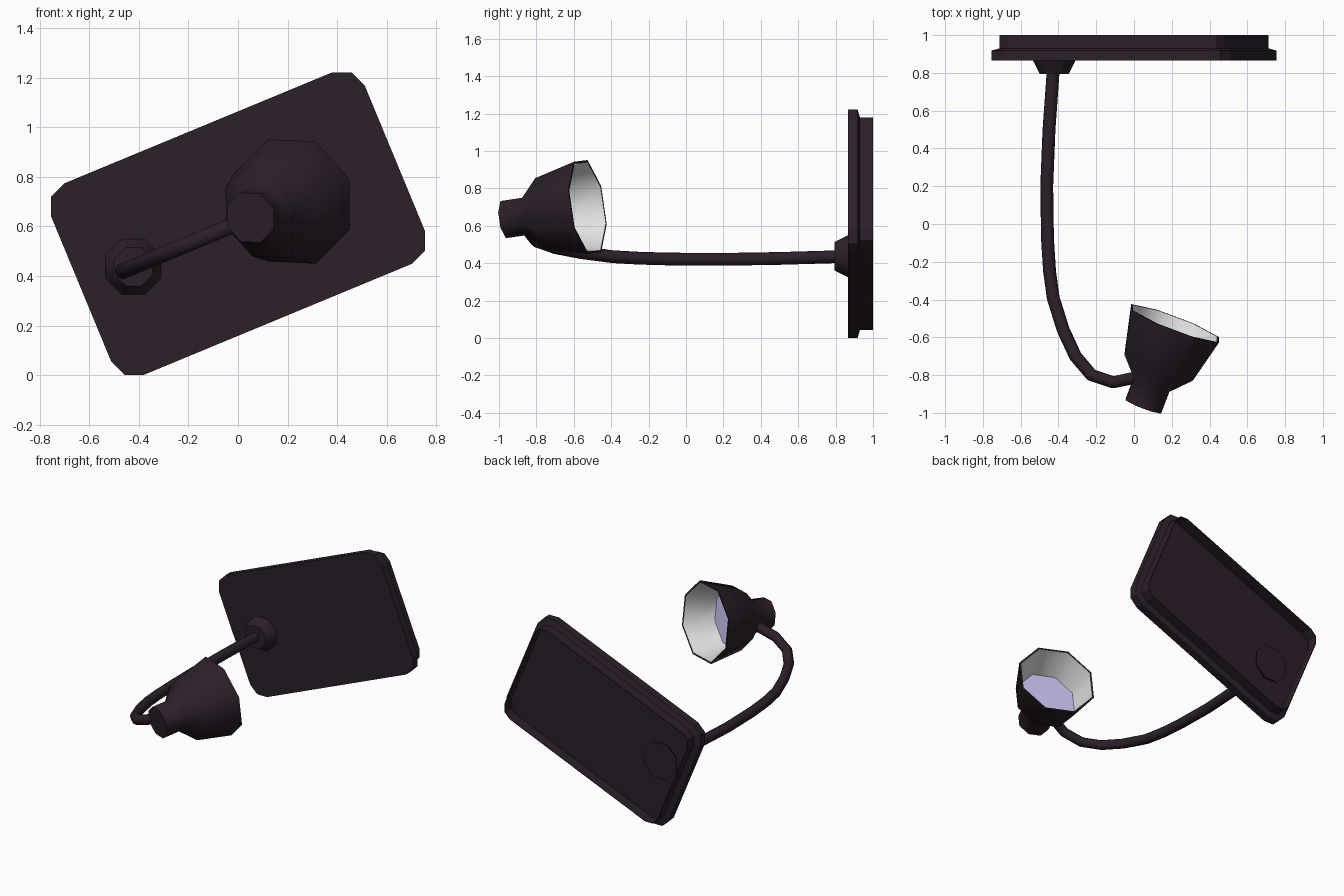
import bpy, bmesh, math
from mathutils import Vector

if "Cube" in bpy.data.objects:
    bpy.data.objects.remove(bpy.data.objects["Cube"])


def material(name, rgb):
    m = bpy.data.materials.new(name)
    m.diffuse_color = (*rgb, 1)
    m.use_nodes = True
    m.node_tree.nodes["Principled BSDF"].inputs["Base Color"].default_value = m.diffuse_color
    return m


DARK = material("dark_plum_metal", (0.025, 0.014, 0.023))
WHITE = material("white_lining", (0.75, 0.75, 0.75))
LILAC = material("lilac_glass", (0.53, 0.5, 0.8))


def smooth(ob, angle=50):
    bpy.ops.object.select_all(action='DESELECT')
    ob.select_set(True)
    bpy.context.view_layer.objects.active = ob
    bpy.ops.object.shade_smooth_by_angle(angle=math.radians(angle))


def loft(name, loops, mats=(DARK,), band_mats=None, end_mat=0):
    """Skin a stack of equal-length point loops and close both ends."""
    bm = bmesh.new()
    rings = [[bm.verts.new(p) for p in loop] for loop in loops]
    n = len(rings[0])
    for k, (a, b) in enumerate(zip(rings, rings[1:])):
        for i in range(n):
            j = (i + 1) % n
            f = bm.faces.new((a[i], a[j], b[j], b[i]))
            f.material_index = band_mats[k] if band_mats else 0
    bm.faces.new(rings[0][::-1])
    bm.faces.new(rings[-1]).material_index = end_mat
    bmesh.ops.recalc_face_normals(bm, faces=bm.faces)
    me = bpy.data.meshes.new(name)
    bm.to_mesh(me)
    bm.free()
    for m in mats:
        me.materials.append(m)
    ob = bpy.data.objects.new(name, me)
    bpy.context.collection.objects.link(ob)
    return ob


def octagon(centre, axis, apothem, roll=0.0):
    """Flat-topped octagon around an axis."""
    d = Vector(axis).normalized()
    side = d.cross(Vector((0, 0, 1))).normalized()
    up = side.cross(d)
    r = apothem / math.cos(math.pi / 8)
    return [Vector(centre) + side * r * math.cos(a) + up * r * math.sin(a)
            for a in (math.radians(22.5 + roll + 45 * k) for k in range(8))]


TILT = math.radians(22.5)
CENTRE_Z = 0.611


def plate_loop(y, inset):
    """Tilted rectangle with corners rounded in two segments."""
    hu, hv, r = 0.685 - inset, 0.418 - inset, 0.1 - inset * 0.6
    pts = []
    for q, (su, sv) in enumerate(((1, 1), (-1, 1), (-1, -1), (1, -1))):
        for s in range(3):
            a = (q + s / 2) * math.pi / 2
            u = su * (hu - r) + r * math.cos(a)
            v = sv * (hv - r) + r * math.sin(a)
            pts.append((u * math.cos(TILT) - v * math.sin(TILT), y,
                        CENTRE_Z + u * math.sin(TILT) + v * math.cos(TILT)))
    return pts


# Wall plate: thin stepped shell, open at the back
plate_profile = [(0.865, 0), (0.918, 0), (0.93, 0.04), (1.0, 0.04),
                 (1.0, 0.044), (0.928, 0.044), (0.916, 0.004), (0.869, 0.004)]
loft("wall_plate", [plate_loop(y, inset) for y, inset in plate_profile])

# Tapered arm mount, passing through the plate
MOUNT = (-0.422, 0.437)
mount = loft("arm_mount", [octagon((MOUNT[0], y, MOUNT[1]), (0, 1, 0), r)
                           for y, r in ((0.795, 0.077), (0.865, 0.112), (0.89, 0.124))])
smooth(mount)

# Curved arm, lying in one tilted plane
path = [(-0.425, 0.85), (-0.45, 0.5), (-0.462, 0.2), (-0.458, -0.08),
        (-0.447, -0.25), (-0.428, -0.39), (-0.375, -0.56), (-0.31, -0.70),
        (-0.225, -0.80), (-0.11, -0.838), (0.0, -0.815), (0.07, -0.79)]
cu = bpy.data.curves.new("arm", 'CURVE')
cu.dimensions = '3D'
cu.bevel_depth = 0.034
cu.bevel_resolution = 2
cu.use_fill_caps = True
sp = cu.splines.new('POLY')
sp.points.add(len(path) - 1)
for p, (x, y) in zip(sp.points, path):
    p.co = (x, y, MOUNT[1] + math.tan(TILT) * (x - MOUNT[0]), 1)
cu.materials.append(DARK)
arm = bpy.data.objects.new("arm", cu)
bpy.context.collection.objects.link(arm)
bpy.ops.object.select_all(action='DESELECT')
arm.select_set(True)
bpy.context.view_layer.objects.active = arm
bpy.ops.object.convert(target='MESH')
smooth(bpy.context.view_layer.objects.active)

# Lamp shade: neck, shoulder, flared shell, white lining and glass disc
AXIS = Vector((0.352, 0.92, 0.138)).normalized()
CAP = Vector((0.05, -0.963, 0.635))
profile = [(0, 0.1), (0.125, 0.1), (0.23, 0.193), (0.472, 0.249),
           (0.472, 0.238), (0.262, 0.188)]
shade = loft("lamp_shade", [octagon(CAP + AXIS * t, AXIS, r, -2.5) for t, r in profile],
             (DARK, WHITE, LILAC), band_mats=[0, 0, 0, 0, 1], end_mat=2)
smooth(shade)
